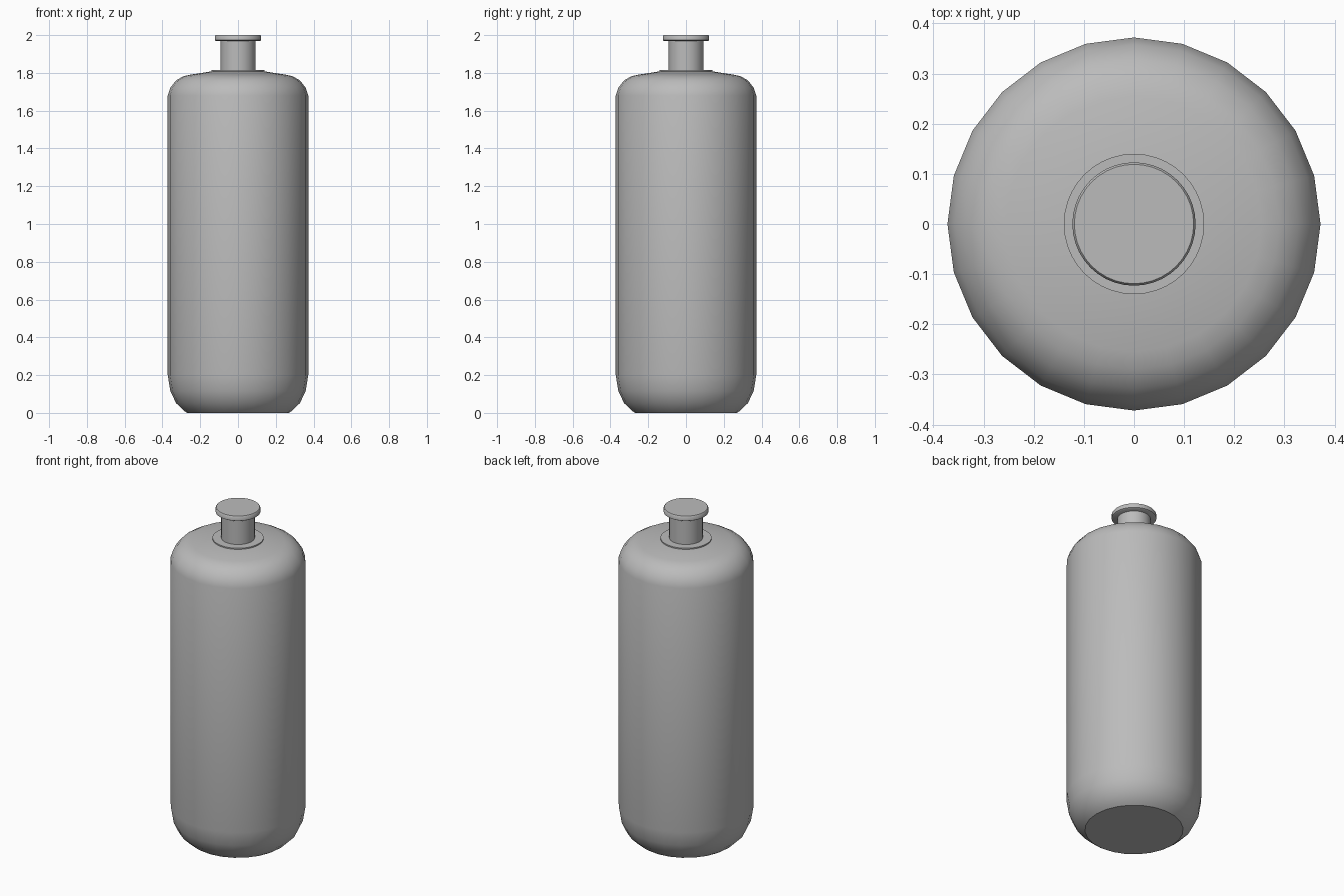
import bpy
import bmesh
import math

cube = bpy.data.objects.get("Cube")
if cube:
    bpy.data.objects.remove(cube, do_unlink=True)

grey = bpy.data.materials.new("plain grey")
grey.use_nodes = True
colour = (0.5, 0.5, 0.5, 1)
grey.diffuse_color = colour
grey.node_tree.nodes["Principled BSDF"].inputs["Base Color"].default_value = colour


def lathe(name, profile, sides, sharp_angle):
    """Spin (radius, height) points around z and close both ends."""
    bm = bmesh.new()
    rings = []
    for r, z in profile:
        rings.append([bm.verts.new((r * math.cos(math.tau * i / sides),
                                    r * math.sin(math.tau * i / sides), z))
                      for i in range(sides)])
    for low, high in zip(rings, rings[1:]):
        for i in range(sides):
            j = (i + 1) % sides
            bm.faces.new((low[i], low[j], high[j], high[i]))
    bm.faces.new(rings[0][::-1])
    bm.faces.new(rings[-1])
    mesh = bpy.data.meshes.new(name)
    bm.to_mesh(mesh)
    bm.free()
    mesh.materials.append(grey)
    obj = bpy.data.objects.new(name, mesh)
    bpy.context.collection.objects.link(obj)
    bpy.ops.object.select_all(action="DESELECT")
    obj.select_set(True)
    bpy.context.view_layer.objects.active = obj
    bpy.ops.object.shade_smooth_by_angle(angle=math.radians(sharp_angle))
    return obj


# Tank body with rounded base and shoulder
lathe("tank_body", [(0.27, 0), (0.288, 0.013), (0.328, 0.052), (0.358, 0.115),
                    (0.372, 0.2), (0.372, 1.68), (0.358, 1.722),
                    (0.328, 1.76), (0.29, 1.782), (0.255, 1.79),
                    (0.14, 1.808)], 24, 35)

# Thin collar, neck and cap
lathe("neck_collar", [(0.14, 1.795), (0.14, 1.815)], 40, 40)
lathe("neck", [(0.092, 1.80), (0.092, 1.975)], 40, 40)
lathe("cap", [(0.115, 1.968), (0.123, 1.973), (0.123, 1.995),
              (0.119, 2.0)], 40, 40)
